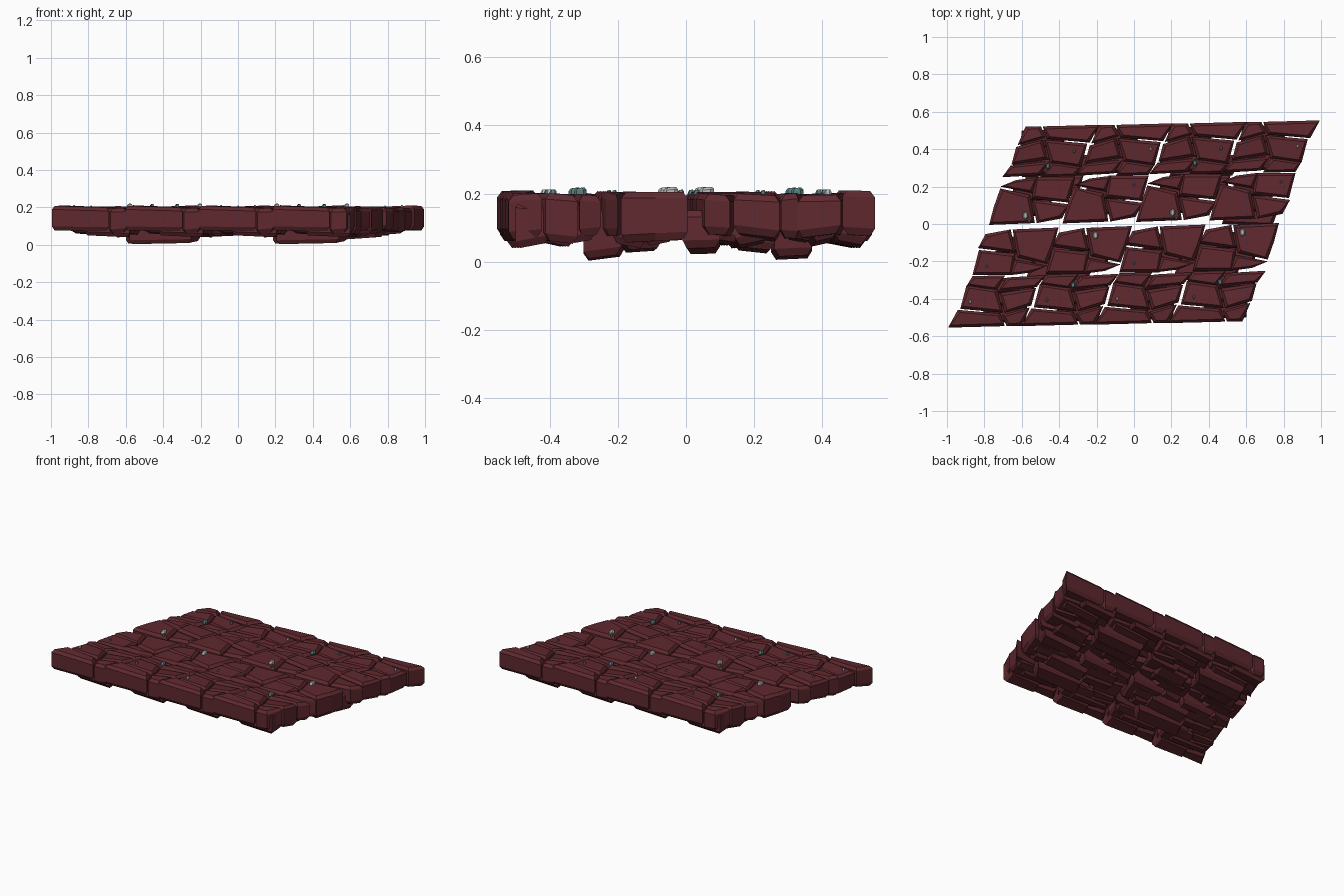
import bpy, bmesh, math, random
from mathutils import Vector

if "Cube" in bpy.data.objects:
    bpy.data.objects.remove(bpy.data.objects["Cube"])
random.seed(4)


def material(name, rgb):
    m = bpy.data.materials.new(name)
    m.diffuse_color = (*rgb, 1)
    m.use_nodes = True
    m.node_tree.nodes["Principled BSDF"].inputs["Base Color"].default_value = m.diffuse_color
    return m


STONE = material("dark_red_stone", (0.115, 0.022, 0.028))
TEAL = material("teal_crystal", (0.10, 0.22, 0.22))
PALE = material("pale_crystal", (0.50, 0.50, 0.48))


def add_stone(bm, pts, z0, z1, tilt_top=(0, 0), tilt_low=(0, 0), edge=0.014):
    """Hewn block: corner outline, chamfered top and bottom, tilted faces."""
    pts = [Vector(p) for p in pts]
    c = sum(pts, Vector((0, 0))) / len(pts)
    rings = []
    for z, inset, tilt in ((z0, edge, tilt_low), (z0 + edge * 1.6, 0, tilt_low),
                           (z1 - edge * 1.3, 0, tilt_top), (z1, edge, tilt_top)):
        ring = []
        for p in pts:
            d = p - c
            q = p - Vector((math.copysign(min(inset, abs(d.x) * .4), d.x),
                            math.copysign(min(inset, abs(d.y) * .4), d.y)))
            dz = tilt[0] * (q.x - c.x) + tilt[1] * (q.y - c.y)
            ring.append(bm.verts.new((q.x, q.y, z + dz)))
        rings.append(ring)
    n = len(pts)
    bm.faces.new(rings[0])
    bm.faces.new(rings[-1])
    for a, b in zip(rings, rings[1:]):
        for i in range(n):
            j = (i + 1) % n
            bm.faces.new((a[i], a[j], b[j], b[i]))


def finish(bm, name, mat):
    bmesh.ops.recalc_face_normals(bm, faces=bm.faces)
    me = bpy.data.meshes.new(name)
    bm.to_mesh(me)
    bm.free()
    me.materials.append(mat)
    ob = bpy.data.objects.new(name, me)
    bpy.context.collection.objects.link(ob)
    return ob


# outlines of the paving blocks in one repeating column of the back half
PAVING = [
    [(-.58, .52), (-.497, .522), (-.475, .462), (-.622, .422)],
    [(-.488, .522), (-.185, .53), (-.237, .435), (-.465, .455)],
    [(-.630, .412), (-.487, .45), (-.463, .345), (-.655, .318)],
    [(-.478, .45), (-.250, .43), (-.283, .305), (-.448, .325)],
    [(-.660, .312), (-.455, .335), (-.500, .262), (-.705, .250)],
    [(-.445, .330), (-.285, .305), (-.315, .255), (-.490, .250)],
    [(-.715, .200), (-.540, .165), (-.515, .250), (-.630, .235)],
    [(-.530, .250), (-.315, .25), (-.350, .115), (-.545, .135)],
    [(-.715, .190), (-.555, .155), (-.530, .005), (-.775, -.005), (-.75, .09)],
    [(-.545, .130), (-.345, .105), (-.385, .030), (-.520, .005)],
]
# smaller, lower blocks that fill behind the joints
FILLERS = [
    [(-.60, .50), (-.36, .505), (-.38, .41), (-.61, .40)],
    [(-.56, .41), (-.28, .42), (-.30, .345), (-.58, .33)],
    [(-.64, .34), (-.43, .35), (-.44, .265), (-.66, .265)],
    [(-.64, .215), (-.42, .225), (-.44, .12), (-.66, .12)],
    [(-.70, .12), (-.44, .13), (-.46, .045), (-.71, .035)],
]
styles = []
for i in range(len(PAVING)):
    styles.append((random.uniform(.06, .078), random.uniform(.196, .207),
                   (random.uniform(-.06, .06), random.uniform(-.1, .1)),
                   (random.uniform(-.1, .1), random.uniform(-.16, .16))))


def place(pts, col, sign):
    return [(sign * (x + .393 * col), sign * (y + .008 * col)) for x, y in pts]


# the front half is the back half turned by 180 degrees
for sign, half in ((1, "back"), (-1, "front")):
    for col in range(4):
        bm = bmesh.new()
        for pts, (z0, z1, tt, tl) in zip(PAVING, styles):
            add_stone(bm, place(pts, col, sign), z0, z1,
                      [sign * t for t in tt], [sign * t for t in tl])
        finish(bm, f"{half}_paving_blocks_{col + 1}", STONE)
        bm = bmesh.new()
        for k, pts in enumerate(FILLERS):
            add_stone(bm, place(pts, col, sign), .052 + .006 * (k % 3), .172,
                      (0, sign * .12), (sign * .05, sign * (.2 if k % 2 else -.2)))
        finish(bm, f"{half}_filler_blocks_{col + 1}", STONE)

# deep blocks hanging under the slab
bm = bmesh.new()
for dx in (0, .786):
    add_stone(bm, [(-.58 + dx, -.30), (-.25 + dx, -.30), (-.20 + dx, -.19), (-.54 + dx, -.18)],
              .012, .15, (0, 0), (.02, .12))
    add_stone(bm, [(-.52 + dx, -.19), (-.22 + dx, -.18), (-.20 + dx, -.07), (-.50 + dx, -.08)],
              .034, .15, (0, 0), (.03, .06))
    add_stone(bm, [(-.60 + dx, .25), (-.26 + dx, .26), (-.20 + dx, .37), (-.55 + dx, .37)],
              .013, .15, (0, 0), (.03, .03))
    add_stone(bm, [(-.60 + dx, .14), (-.30 + dx, .15), (-.27 + dx, .26), (-.58 + dx, .25)],
              .034, .15, (0, 0), (.04, -.12))
add_stone(bm, [(.47, .0), (.74, -.01), (.78, .10), (.50, .10)], .032, .15, (0, 0), (.07, 0))
finish(bm, "hanging_blocks", STONE)

# crystal chips set into the top faces: x, y, radius, material
CHIPS = [(-.46, .31, .019, TEAL), (-.58, .045, .022, PALE), (-.32, .39, .011, TEAL),
         (-.56, .015, .010, TEAL), (.09, .40, .011, PALE), (.00, .21, .008, TEAL)]
for sign in (1, -1):
    for dx, dy in ((0, 0), (.786, .016)):
        for x, y, r, mat in CHIPS:
            bm = bmesh.new()
            out = [(sign * (x + dx) + r * f * math.cos(a), sign * (y + dy) + r * math.sin(a))
                   for a, f in ((.5, .7), (1.4, 1), (2.6, .7), (3.6, .7), (4.5, 1), (5.7, .7))]
            add_stone(bm, out, .19, .205 + r * .6, (.1, .1), (0, 0), .006)
            finish(bm, "crystal_chip", mat)
